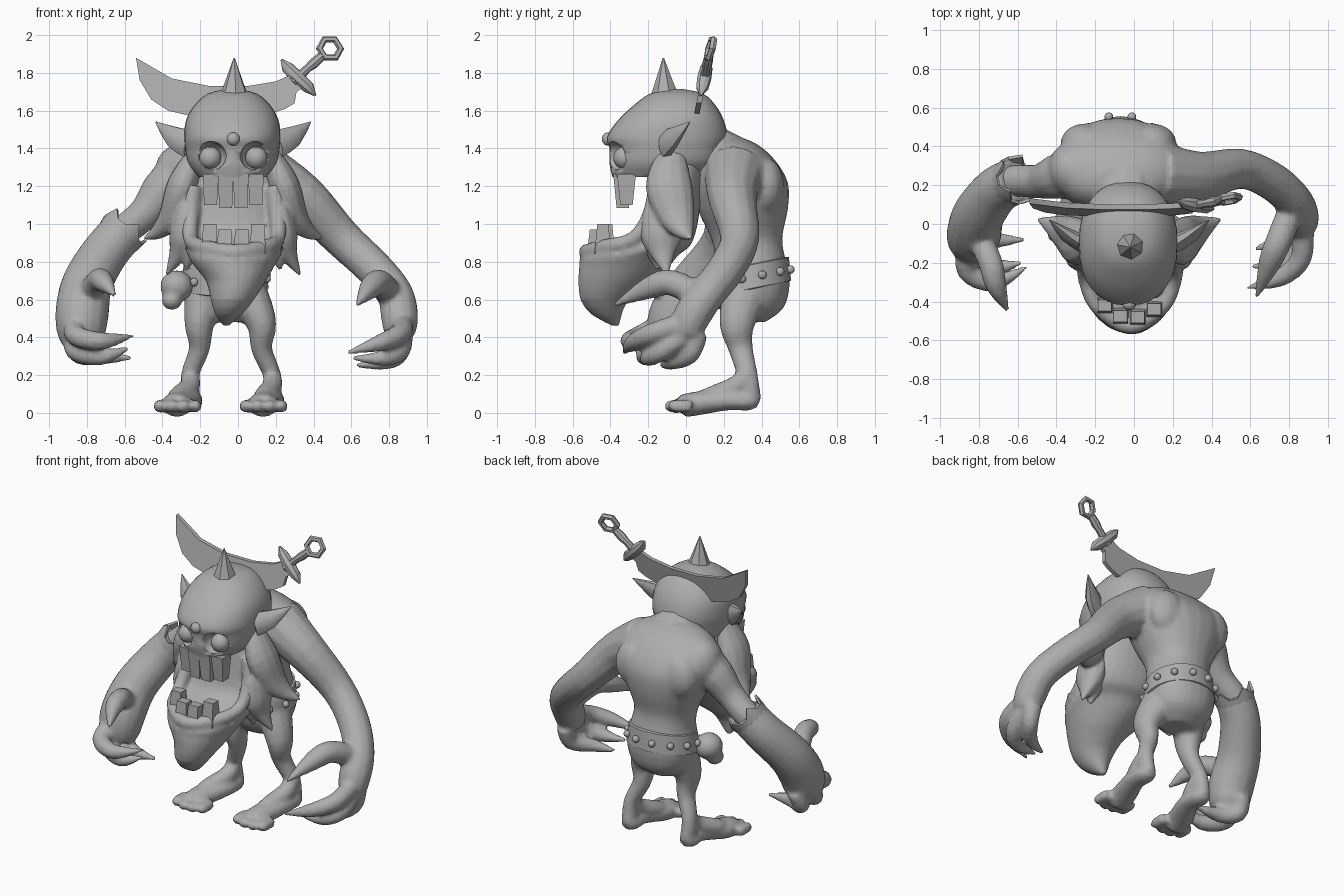
import bpy, bmesh, math
from mathutils import Vector, Matrix

if "Cube" in bpy.data.objects:
    bpy.data.objects.remove(bpy.data.objects["Cube"])

clay = bpy.data.materials.new("clay grey")
clay.diffuse_color = (0.42, 0.42, 0.42, 1)
clay.use_nodes = True
clay.node_tree.nodes["Principled BSDF"].inputs["Base Color"].default_value = clay.diffuse_color


def make(name, bm, angle=50, voxel=0, smooth=3):
    """Turn a bmesh into a shaded object, optionally fused into one skin."""
    bmesh.ops.recalc_face_normals(bm, faces=bm.faces)
    me = bpy.data.meshes.new(name)
    bm.to_mesh(me)
    bm.free()
    me.materials.append(clay)
    ob = bpy.data.objects.new(name, me)
    bpy.context.collection.objects.link(ob)
    bpy.ops.object.select_all(action='DESELECT')
    ob.select_set(True)
    bpy.context.view_layer.objects.active = ob
    bpy.ops.object.shade_smooth_by_angle(angle=math.radians(angle))
    if voxel:
        r = ob.modifiers.new("fuse", 'REMESH')
        r.mode, r.voxel_size, r.use_smooth_shade = 'VOXEL', voxel, True
        s = ob.modifiers.new("soften", 'SMOOTH')
        s.factor, s.iterations = 0.5, smooth
    return ob


def spline(rows, sub):
    """Catmull-Rom interpolation of rows of numbers."""
    out = []
    for i in range(len(rows) - 1):
        a, b, c, d = (rows[max(i - 1, 0)], rows[i], rows[i + 1], rows[min(i + 2, len(rows) - 1)])
        for k in range(sub):
            t = k / sub
            out.append([0.5 * (2 * q + (r - p) * t + (2 * p - 5 * q + 4 * r - s) * t * t
                        + (3 * q - p - 3 * r + s) * t ** 3) for p, q, r, s in zip(a, b, c, d)])
    return out + [list(rows[-1])]


def skin(bm, rings):
    rings = [[bm.verts.new(p) for p in ring] for ring in rings]
    n = len(rings[0])
    for a, b in zip(rings, rings[1:]):
        for i in range(n):
            bm.faces.new((a[i], a[(i + 1) % n], b[(i + 1) % n], b[i]))
    bm.faces.new(rings[0])
    bm.faces.new(rings[-1])


def loft(bm, rows, n=24, sub=3, power=1.0):
    """Stack of ovals: z, centre x, centre y, radius x, radius y."""
    def s(v):
        return math.copysign(abs(v) ** power, v)
    rings = []
    for z, cx, cy, rx, ry in spline(rows, sub):
        rings.append([(cx + rx * s(math.cos(a)), cy + ry * s(math.sin(a)), z)
                      for a in (2 * math.pi * i / n for i in range(n))])
    skin(bm, rings)


def tube(bm, pts, n=12, sub=4, squash=(1, 1, 1)):
    """Tapering limb along points x, y, z, radius."""
    path = spline(pts, sub)
    co = [Vector(p[:3]) for p in path]
    side, rings = Vector((0.31, 0.87, 0.39)), []
    for i, p in enumerate(path):
        t = (co[min(i + 1, len(co) - 1)] - co[max(i - 1, 0)]).normalized()
        side = (side - t * side.dot(t)).normalized()
        up = t.cross(side)
        r = max(p[3], 0.003)
        rings.append([co[i] + Vector([o * q for o, q in zip(
            (side * math.cos(a) + up * math.sin(a)) * r, squash)])
            for a in (2 * math.pi * k / n for k in range(n))])
    skin(bm, rings)


def blob(bm, loc, size, u=14, v=10):
    bmesh.ops.create_uvsphere(bm, u_segments=u, v_segments=v, radius=1,
                              matrix=Matrix.Translation(loc) @ Matrix.Diagonal((*size, 1)))


def tooth(bm, x, y, z, w, d, h, taper):
    m = Matrix.Translation((x, y, z)) @ Matrix.Diagonal((w, d, h, 1))
    vs = bmesh.ops.create_cube(bm, size=1, matrix=m)['verts']
    for v in vs:
        if (v.co.z - z) * taper > 0:
            v.co.x = x + (v.co.x - x) * 0.82
            v.co.y = y + (v.co.y - y) * 0.65


# Body: hunched torso, neck, legs, feet and arms fused together
bm = bmesh.new()
loft(bm, [(0.48, -.07, .33, .1, .09), (0.56, -.07, .35, .19, .17), (0.7, -.07, .35, .225, .2),
          (0.82, -.07, .34, .2, .185), (0.93, -.08, .32, .2, .19), (1.08, -.08, .3, .27, .24),
          (1.22, -.08, .29, .33, .25), (1.34, -.08, .27, .32, .2), (1.42, -.08, .25, .23, .13),
          (1.46, -.07, .23, .1, .06)], power=.92)
tube(bm, [(-.05, .32, 1.25, .17), (-.04, .16, 1.34, .17), (-.03, 0, 1.4, .18)])
for s in (-1, 1):
    blob(bm, (-.08 + s * .17, .42, 1.2), (.13, .1, .15))
for hip, knee, ankle, toe in ((-.185, -.205, -.255, -.32), (.06, .125, .18, .135)):
    tube(bm, [(hip, .31, .62, .12), (knee, .27, .47, .095), (knee, .29, .34, .066),
              (ankle, .325, .2, .056), (ankle, .34, .07, .06)], squash=(.84, 1, 1))
    tube(bm, [(ankle, .34, .22, .045), (ankle, .26, .14, .055), (toe, .12, .08, .055), (toe, 0, .04, .04)])
    tube(bm, [(ankle, .385, .05, .03), (ankle, .34, .06, .065), (ankle, .22, .065, .07),
              (toe, .06, .05, .085), (toe, -.02, .035, .08)], squash=(.95, 1, .75))
    for i in range(4):
        x = toe + (i - 1.5) * .062
        y = -.06 - .02 * (i in (1, 2))
        tube(bm, [(x, .03, .035, .035), (x, y, .035, .035), (x, y - .03, .028, .018)], n=8)

# Bare arm with its hand
tube(bm, [(.12, .26, 1.27, .165), (.34, .245, 1.14, .13), (.55, .285, .925, .105),
          (.72, .215, .765, .1), (.83, .11, .63, .098), (.855, .03, .51, .1), (.855, -.0, .42, .085)])
for f in ([(.87, -.02, .47, .06), (.86, -.18, .42, .056), (.75, -.28, .37, .046), (.58, -.33, .32, .01)],
          [(.87, 0, .42, .058), (.86, -.12, .33, .052), (.77, -.2, .29, .044), (.6, -.22, .29, .01)],
          [(.86, .06, .42, .058), (.85, .02, .31, .052), (.76, -.08, .27, .044), (.62, -.13, .25, .01)],
          [(.81, .07, .62, .07), (.75, -.08, .69, .07), (.7, -.2, .66, .06), (.63, -.38, .57, .01)]):
    tube(bm, f, n=10)

# Upper part of the armoured arm
blob(bm, (-.33, .28, 1.26), (.115, .14, .155))
tube(bm, [(-.2, .28, 1.27, .15), (-.37, .25, 1.2, .125), (-.49, .22, 1.06, .09),
          (-.62, .22, .95, .085), (-.72, .16, .85, .09)])
make("body", bm, voxel=.015)

# Gauntlet sleeve, wide at the wrist, and clawed fingers
bm = bmesh.new()
tube(bm, [(-.61, .225, .96, .12), (-.71, .17, .84, .125), (-.8, .05, .68, .135),
          (-.825, -.05, .53, .142), (-.83, -.08, .42, .128), (-.83, -.09, .36, .1)], n=16)
for f in ([(-.85, -.1, .48, .058), (-.86, -.24, .41, .056), (-.72, -.3, .38, .048), (-.55, -.22, .41, .01)],
          [(-.85, -.04, .42, .058), (-.86, -.15, .33, .056), (-.72, -.22, .3, .048), (-.58, -.2, .34, .01)],
          [(-.84, .02, .42, .058), (-.85, -.02, .32, .056), (-.74, -.08, .3, .048), (-.56, -.08, .29, .01)],
          [(-.8, -.06, .62, .065), (-.74, -.2, .7, .064), (-.71, -.32, .69, .055), (-.65, -.45, .62, .01)]):
    tube(bm, f, n=10)
make("gauntlet_hand", bm, voxel=.015)

# Ragged cuff at the top of the gauntlet
bm = bmesh.new()
axis = Vector((.62, .3, .7)).normalized()
u = axis.cross(Vector((0, 0, 1))).normalized()
w = axis.cross(u)
rings = []
for r, lo, hi in ((.115, -.06, -.06), (.126, .0, .0), (.13, .015, .065), (.115, .015, .065), (.09, -.02, -.02)):
    rings.append([Vector((-.62, .22, .95)) + axis * (hi if k % 3 == 0 else lo)
                  + (u * math.cos(k * math.tau / 15) + w * math.sin(k * math.tau / 15)) * r for k in range(15)])
skin(bm, rings)
make("gauntlet_cuff", bm, 35)

# Belt, studs and hip pouch
bm = bmesh.new()
loft(bm, [(.65, -.07, .35, .205, .18), (.66, -.07, .35, .232, .206),
          (.785, -.07, .345, .218, .2), (.795, -.07, .345, .19, .17)], sub=1)
for v in bm.verts:
    v.co.z += (v.co.y - .35) * .2
make("belt", bm)
bm = bmesh.new()
for i in range(12):
    a = math.tau * (i + .5) / 12
    c, s = math.cos(a), math.sin(a)
    blob(bm, (-.07 + .23 * c, .35 + .21 * s, .72 + .04 * s), (.023,) * 3, 10, 6)
make("belt_studs", bm)
bm = bmesh.new()
blob(bm, (-.325, .22, .67), (.088, .09, .085))
blob(bm, (-.35, .19, .595), (.055, .06, .05))
make("hip_pouch", bm, voxel=.015, smooth=2)

# Hard skull cap with cut eye sockets
bm = bmesh.new()
loft(bm, [(1.25, -.03, -.15, .18, .24), (1.32, -.03, -.11, .235, .295), (1.4, -.03, -.1, .25, .305),
          (1.46, -.03, -.1, .255, .32), (1.55, -.03, -.08, .245, .28), (1.63, -.03, -.06, .2, .215),
          (1.69, -.03, -.05, .13, .14), (1.715, -.03, -.05, .03, .03)], n=32, power=.88)
skull = make("skull_cap", bm)
bm = bmesh.new()
for s in (-1, 1):
    blob(bm, (-.025 + s * .122, -.4, 1.36), (.086, .11, .078))
cutter = make("socket_cutter", bm)
cutter.hide_render = True
cutter.hide_set(True)
cut = skull.modifiers.new("sockets", 'BOOLEAN')
cut.operation, cut.object, cut.solver = 'DIFFERENCE', cutter, 'EXACT'

# Eyes, nose stud and horn
bm = bmesh.new()
for s in (-1, 1):
    blob(bm, (-.025 + s * .122, -.325, 1.35), (.06,) * 3)
make("eyes", bm)
bm = bmesh.new()
blob(bm, (-.025, -.415, 1.45), (.035, .03, .035))
make("nose_stud", bm)
bm = bmesh.new()
tube(bm, [(-.02, -.11, 1.66, .085), (-.02, -.115, 1.75, .05), (-.02, -.12, 1.88, .003)], n=7, sub=1)
make("horn", bm, 30)

# Throat, open jaw and pointed chin with a raised lip
bm = bmesh.new()
loft(bm, [(1.38, -.03, -.02, .22, .14), (1.2, -.02, -.05, .24, .14), (1.05, -.02, -.07, .255, .14),
          (.95, -.02, -.1, .265, .15), (.88, -.02, -.18, .265, .2), (.84, -.02, -.29, .25, .255),
          (.78, -.02, -.325, .215, .24), (.7, -.01, -.37, .16, .2), (.6, -.03, -.43, .115, .13),
          (.52, -.05, -.42, .07, .08), (.46, -.065, -.37, .015, .02)], sub=2)
tube(bm, [(-.24, -.15, 1.2, .05), (-.25, -.19, 1.04, .045), (-.25, -.28, .92, .04), (-.19, -.42, .88, .042),
          (-.02, -.525, .85, .045), (.15, -.42, .88, .042), (.21, -.28, .92, .04), (.21, -.19, 1.04, .045),
          (.19, -.15, 1.2, .05)])
make("jaw", bm, voxel=.015, smooth=2)

# Whisker tufts and ears on both sides of the head
bm = bmesh.new()
ears = bmesh.new()
for s in (-1, 1):
    def m(pts):
        return [(-.025 + s * x, y, z, r) for x, y, z, r in pts]
    tube(bm, m([(.2, -.08, 1.36, .08), (.27, -.09, 1.2, .125), (.33, -.05, 1.04, .1), (.4, -.01, .96, .055),
                (.48, .03, .92, .004)]), squash=(.65, 1, .8))
    tube(bm, m([(.2, -.12, 1.18, .05), (.24, -.13, 1.06, .1), (.265, -.13, .93, .11), (.3, -.12, .83, .06),
                (.36, -.1, .72, .004)]), squash=(.7, 1, 1))
    tube(bm, m([(.2, -.14, 1.0, .07), (.23, -.15, .87, .07), (.25, -.15, .75, .004)]), squash=(.8, 1, 1))
    tube(ears, m([(.22, -.11, 1.42, .08), (.31, -.06, 1.46, .06), (.41, .02, 1.54, .003)]),
         n=8, sub=2, squash=(1, .5, 1))
make("whiskers", bm, 60, voxel=.012, smooth=1)
make("ears", ears, 40)

# Teeth
bm = bmesh.new()
for x, y, h in ((-.145, -.315, .165), (-.065, -.335, .18), (.015, -.335, .18), (.095, -.315, .165)):
    tooth(bm, x, y, 1.265 - h / 2, .083, .1, h, -1)
make("upper_teeth", bm, 30)
bm = bmesh.new()
for x, y, h in ((-.15, -.42, .16), (-.07, -.475, .13), (.02, -.48, .13), (.105, -.44, .16)):
    tooth(bm, x, y, .84 + h / 2, .085, .09, h, 1)
make("lower_teeth", bm, 30)


# Curved sword lodged in the back of the skull, leaning slightly backwards
def lean(z):
    return .05 + (z - 1.55) * .21


bm = bmesh.new()
outline = [(-.54, 1.88), (-.52, 1.76), (-.46, 1.66), (-.37, 1.6), (-.2, 1.56), (.1, 1.56), (.25, 1.61),
           (.3, 1.64), (.31, 1.7), (.34, 1.72), (.28, 1.79), (.2, 1.755), (.05, 1.73), (-.15, 1.73),
           (-.35, 1.77)]
face = bm.faces.new([bm.verts.new((x, lean(z) - .014, z)) for x, z in outline])
ext = bmesh.ops.extrude_face_region(bm, geom=[face])
for v in ext['geom']:
    if isinstance(v, bmesh.types.BMVert):
        v.co.y += .028
make("sword_blade", bm, 30)
bm = bmesh.new()
tube(bm, [(x, lean(z), z, r) for x, z, r in ((.23, 1.87, .006), (.26, 1.83, .033), (.315, 1.775, .038),
                                              (.375, 1.72, .033), (.41, 1.68, .006))], n=8, sub=1)
tube(bm, [(x, lean(z), z, r) for x, z, r in ((.29, 1.75, .028), (.37, 1.825, .022), (.4, 1.85, .028),
                                              (.445, 1.89, .024))], n=8, sub=1)
make("sword_grip", bm, 40)
bpy.ops.mesh.primitive_torus_add(major_segments=6, minor_segments=6, major_radius=.057, minor_radius=.019,
                                 location=(.487, lean(1.93), 1.928),
                                 rotation=(math.radians(75), 0, math.radians(10)))
ring = bpy.context.object
ring.name = "pommel_ring"
ring.data.materials.append(clay)
